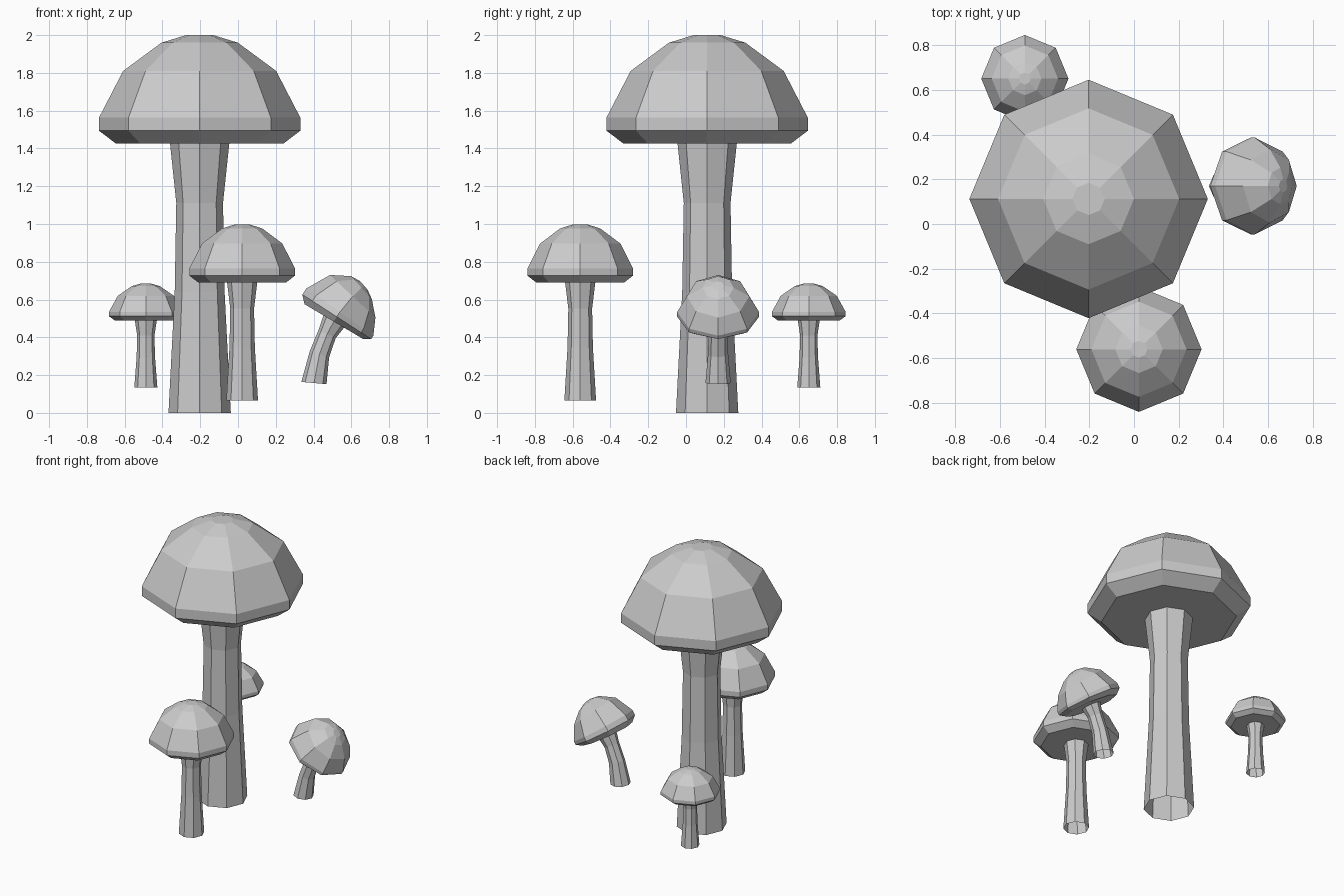
import bpy, bmesh, math

if "Cube" in bpy.data.objects:
    bpy.data.objects.remove(bpy.data.objects["Cube"], do_unlink=True)

grey = bpy.data.materials.new("plain_grey")
grey.use_nodes = True
grey.diffuse_color = (0.6, 0.6, 0.6, 1)
grey.node_tree.nodes["Principled BSDF"].inputs["Base Color"].default_value = (0.6, 0.6, 0.6, 1)

SIDES = 8
# (radius, height) as fractions of the part's own radius and height
CAP = [(0.83, 0), (1, 0.12), (1, 0.24), (0.76, 0.67), (0.38, 0.93), (0.135, 1)]
STEM = [(1, 0), (0.8, 0.45), (0.75, 0.78), (0.95, 1)]


def bent(x, s, curve, lean):
    """Carry a point at offset x and height s along an arc that leans to +x."""
    a = lean + curve * s
    if abs(curve) < 1e-6:
        px, pz = s * math.sin(lean), s * math.cos(lean)
    else:
        px = (math.cos(lean) - math.cos(a)) / curve
        pz = (math.sin(a) - math.sin(lean)) / curve
    return px + x * math.cos(a), pz - x * math.sin(a)


def lathe(name, base, profile, closed, curve, lean):
    """Eight-sided turned shape following the bend of its mushroom."""
    bm = bmesh.new()
    rings = []
    for r, s in profile:
        ring = []
        for i in range(SIDES):
            t = 2 * math.pi * i / SIDES
            x, z = bent(r * math.cos(t), s, curve, lean)
            ring.append(bm.verts.new((x, r * math.sin(t), z)))
        rings.append(ring)
    for low, high in zip(rings, rings[1:]):
        for i in range(SIDES):
            j = (i + 1) % SIDES
            bm.faces.new((low[i], low[j], high[j], high[i]))
    if closed:
        bm.faces.new(rings[0][::-1])
        bm.faces.new(rings[-1])
    mesh = bpy.data.meshes.new(name)
    bm.to_mesh(mesh)
    bm.free()
    mesh.materials.append(grey)
    obj = bpy.data.objects.new(name, mesh)
    obj.location = base
    bpy.context.collection.objects.link(obj)


def mushroom(name, base, stem_r, stem_h, cap_r, cap_h, curve=0.0, lean=0.0):
    stem = [(r * stem_r, h * stem_h) for r, h in STEM]
    cap = [(r * cap_r, stem_h + h * cap_h) for r, h in CAP]
    lathe(name + "_stem", base, stem, False, curve, lean)
    lathe(name + "_cap", base, cap, True, curve, lean)


mushroom("tall", (-0.203, 0.112, 0), 0.165, 1.425, 0.533, 0.575)
mushroom("front", (0.022, -0.56, 0.065), 0.084, 0.625, 0.28, 0.308)
mushroom("back", (-0.488, 0.65, 0.135), 0.061, 0.353, 0.195, 0.197)
mushroom("bent", (0.402, 0.17, 0.158), 0.067, 0.345, 0.217, 0.25,
         curve=1.3, lean=math.radians(5))
